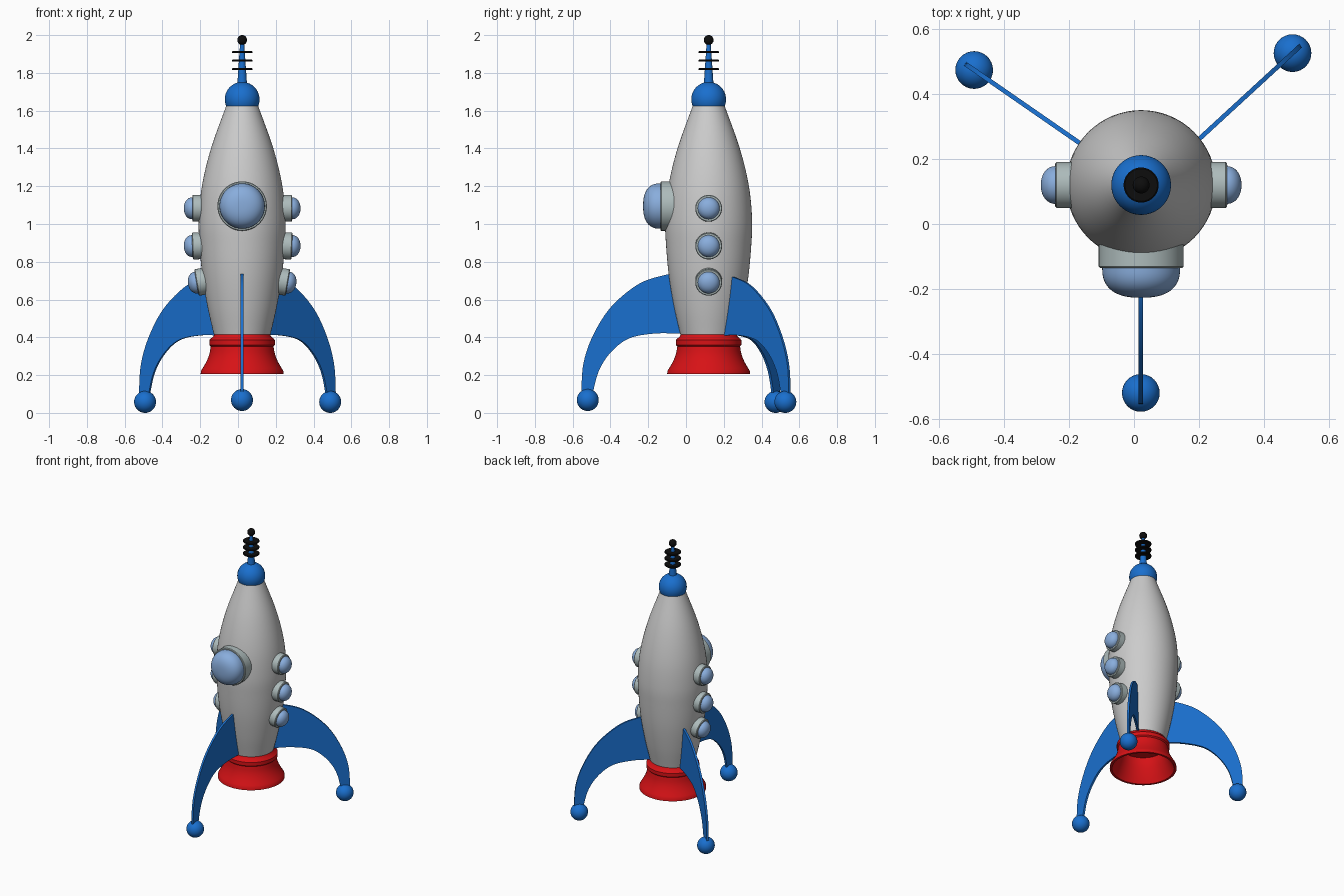
import bpy, bmesh
from math import sin, cos, pi, radians
from mathutils import Vector, Matrix

if "Cube" in bpy.data.objects:
    bpy.data.objects.remove(bpy.data.objects["Cube"])

CX, CY = 0.022, 0.12          # rocket axis


def material(name, rgb):
    m = bpy.data.materials.new(name)
    m.diffuse_color = (*rgb, 1)
    m.use_nodes = True
    m.node_tree.nodes["Principled BSDF"].inputs["Base Color"].default_value = m.diffuse_color
    return m


BLUE = material("blue", (0.01, 0.16, 0.62))
RED = material("red", (0.68, 0.006, 0.008))
BLACK = material("black", (0.004, 0.004, 0.004))
GLASS = material("glass", (0.25, 0.42, 0.72))
TRIM = material("trim", (0.42, 0.5, 0.5))


def finish(name, bm, mat=None, matrix=None, angle=35):
    bmesh.ops.remove_doubles(bm, verts=bm.verts, dist=1e-5)
    bmesh.ops.recalc_face_normals(bm, faces=bm.faces)
    me = bpy.data.meshes.new(name)
    bm.to_mesh(me)
    bm.free()
    ob = bpy.data.objects.new(name, me)
    bpy.context.collection.objects.link(ob)
    if mat:
        me.materials.append(mat)
    if matrix:
        ob.matrix_world = matrix
    bpy.ops.object.select_all(action='DESELECT')
    ob.select_set(True)
    bpy.context.view_layer.objects.active = ob
    bpy.ops.object.shade_smooth_by_angle(angle=radians(angle))
    return ob


def smooth_curve(pts, steps=6):
    """Catmull-Rom curve through 2D points."""
    p = [Vector(q) for q in pts]
    p = [2 * p[0] - p[1]] + p + [2 * p[-1] - p[-2]]
    out = []
    for a, b, c, d in zip(p, p[1:], p[2:], p[3:]):
        for i in range(steps):
            t = i / steps
            out.append(0.5 * (2 * b + (c - a) * t + (2 * a - 5 * b + 4 * c - d) * t * t
                              + (3 * b - a - 3 * c + d) * t ** 3))
    return out + [p[-2]]


def lathe(name, profile, mat=None, matrix=None, seg=64):
    """Spin an (r, z) profile round z."""
    bm = bmesh.new()
    vs = [bm.verts.new((r, 0, z)) for r, z in profile]
    es = [bm.edges.new(e) for e in zip(vs, vs[1:])]
    bmesh.ops.spin(bm, geom=vs + es, cent=(0, 0, 0), axis=(0, 0, 1),
                   angle=2 * pi, steps=seg, use_merge=True)
    return finish(name, bm, mat, matrix or Matrix.Translation((CX, CY, 0)))


def ball(name, loc, r, mat):
    bm = bmesh.new()
    bmesh.ops.create_uvsphere(bm, u_segments=32, v_segments=20, radius=r)
    return finish(name, bm, mat, Matrix.Translation(loc))


# Hull
hull = smooth_curve([(0.15, 0.415), (0.183, 0.56), (0.21, 0.72), (0.225, 0.88), (0.23, 1.02),
                     (0.213, 1.2), (0.165, 1.4), (0.083, 1.63)])
lathe("hull", [(0, 0.415)] + hull + [(0, 1.63)])

# Engine nozzle, hollow underneath
flare = smooth_curve([(0.166, 0.352), (0.174, 0.31), (0.19, 0.27), (0.218, 0.222)], 4)
inner = smooth_curve([(0.205, 0.205), (0.178, 0.26), (0.155, 0.32), (0.145, 0.37)], 4)
lathe("engine_nozzle", [(0, 0.418), (0.148, 0.418), (0.152, 0.405), (0.168, 0.392), (0.174, 0.385),
                        (0.174, 0.36)] + [tuple(v) for v in flare]
      + [(0.22, 0.205)] + [tuple(v) for v in inner] + [(0, 0.37)], RED)

# Nose cap, antenna mast, rings and tip
cap = [(0.092 * cos(a), 1.66 + 0.092 * sin(a))
       for a in (radians(-24 + 114 * i / 16) for i in range(17))]
lathe("nose_cap", [(0, cap[0][1])] + cap[:-1] + [(0, 1.752)], BLUE)
lathe("antenna_mast", [(0, 1.72), (0.027, 1.72), (0.01, 1.97), (0, 1.97)], BLUE, seg=32)
for i, z in enumerate((1.82, 1.865, 1.91)):
    lathe(f"antenna_ring_{i + 1}", [(0, z - 0.006), (0.05, z - 0.006), (0.054, z - 0.003),
                                    (0.054, z + 0.003), (0.05, z + 0.006), (0, z + 0.006)],
          BLACK, seg=40)
ball("antenna_tip", (CX, CY, 1.974), 0.026, BLACK)


def window(name, z, out, direction, r_trim, r_glass, depth, trim_len, power):
    """Trim collar with a bulging glass dome; out = distance of collar face from the axis."""
    d = Vector(direction).normalized()
    flat = Vector((d.x, d.y, 0)).normalized()
    m = Matrix.Translation(Vector((CX, CY, z)) + flat * out) @ d.to_track_quat('Z', 'Y').to_matrix().to_4x4()
    lathe(name + "_trim", [(0, -trim_len), (r_trim, -trim_len), (r_trim, -0.004),
                           (r_trim - 0.004, 0), (0, 0)], TRIM, m, 48)
    dome = [(r_glass * cos(a) ** (2 / power), depth * sin(a) ** (2 / power))
            for a in (pi / 2 * i / 14 for i in range(14))]
    lathe(name + "_glass", [(0, -0.01), (r_glass, -0.01)] + dome + [(0, depth)], GLASS, m, 48)


# Front window and side portholes
window("front_window", 1.095, 0.255, (0, -1, 0), 0.131, 0.12, 0.092, 0.09, 2.5)
for side, sx in (("left", -1), ("right", 1)):
    for i, (z, out, tilt) in enumerate(((1.083, 0.264, 0), (0.883, 0.264, -0.04), (0.69, 0.242, -0.17))):
        window(f"{side}_porthole_{i + 1}", z, out, (sx, 0, tilt), 0.071, 0.058, 0.045, 0.06, 2.1)

# Landing fins: outline as (distance inward from foot, height)
outer = smooth_curve([(0.46, 0.735), (0.422, 0.733), (0.274, 0.685), (0.126, 0.564), (0.03, 0.415),
                      (-0.022, 0.267), (-0.034, 0.114), (-0.032, 0.07)])
under = smooth_curve([(0.025, 0.07), (0.03, 0.12), (0.062, 0.23), (0.126, 0.325), (0.22, 0.395),
                      (0.353, 0.42), (0.49, 0.42)])
for name, fx, fy, fz, ang in (("front", 0.021, -0.52, 0.068, -90),
                              ("back_right", 0.488, 0.526, 0.058, 42.6),
                              ("back_left", -0.492, 0.474, 0.058, 145.3)):
    bm = bmesh.new()
    face = bm.faces.new([bm.verts.new((-s, -0.007, z - 0.068)) for s, z in outer + under])
    new = bmesh.ops.extrude_face_region(bm, geom=[face])["geom"]
    bmesh.ops.translate(bm, vec=(0, 0.014, 0),
                        verts=[v for v in new if isinstance(v, bmesh.types.BMVert)])
    finish(name + "_fin", bm, BLUE,
           Matrix.Translation((fx, fy, fz)) @ Matrix.Rotation(radians(ang), 4, 'Z'))
    ball(name + "_foot", (fx, fy, fz), 0.058, BLUE)
